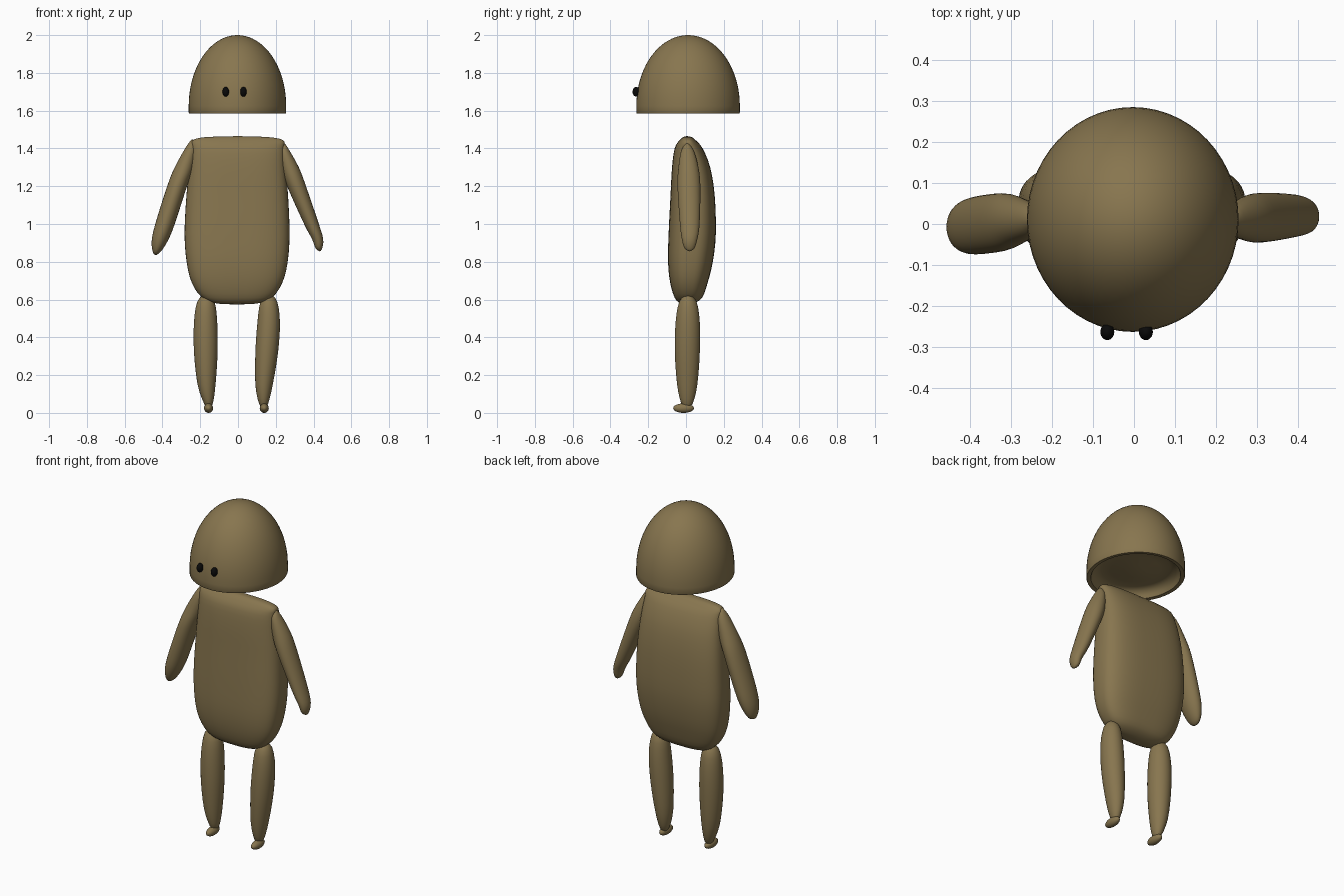
import bpy, bmesh, math

def material(name, rgb):
    m = bpy.data.materials.new(name)
    m.diffuse_color = (*rgb, 1)
    return m

TAN = material("olive_tan", (0.245, 0.180, 0.078))
BLACK = material("black", (0.003, 0.003, 0.003))

def finish(name, bm, mat, angle=50):
    bmesh.ops.recalc_face_normals(bm, faces=bm.faces)
    me = bpy.data.meshes.new(name)
    bm.to_mesh(me)
    bm.free()
    me.materials.append(mat)
    ob = bpy.data.objects.new(name, me)
    bpy.context.collection.objects.link(ob)
    bpy.ops.object.select_all(action='DESELECT')
    ob.select_set(True)
    bpy.context.view_layer.objects.active = ob
    bpy.ops.object.shade_smooth_by_angle(angle=math.radians(angle))
    return ob

def loft(name, rows, power=2.0, steps=3, sides=40, mat=TAN, angle=50):
    """Skin of stacked sections (x0, x1, y0, y1, z), splined between rows; ends close to a point."""
    rings = []
    for i in range(len(rows) - 1):
        a, b, c, d = (rows[min(max(i + k, 0), len(rows) - 1)] for k in (-1, 0, 1, 2))
        for s in range(steps):
            t = s / steps
            rings.append([q + 0.5 * t * (r - p + t * (2*p - 5*q + 4*r - w + t * (3*(q - r) + w - p)))
                          for p, q, r, w in zip(a, b, c, d)])
    rings.append(rows[-1])
    bm = bmesh.new()
    loops = []
    for n, (x0, x1, y0, y1, z) in enumerate(rings):
        cx, cy, rx, ry = (x0 + x1)/2, (y0 + y1)/2, (x1 - x0)/2, (y1 - y0)/2
        if n in (0, len(rings) - 1):
            loops.append([bm.verts.new((cx, cy, z))] * sides)
            continue
        ring = []
        for k in range(sides):
            u = 2 * math.pi * k / sides
            c, s = math.cos(u), math.sin(u)
            ring.append(bm.verts.new((cx + rx * math.copysign(abs(c)**(2/power), c),
                                      cy + ry * math.copysign(abs(s)**(2/power), s), z)))
        loops.append(ring)
    for lo, hi in zip(loops, loops[1:]):
        for k in range(sides):
            j = (k + 1) % sides
            vs = list(dict.fromkeys((lo[k], lo[j], hi[j], hi[k])))
            bm.faces.new(vs)
    return finish(name, bm, mat, angle)

def ellipsoid(name, loc, size, mat):
    bm = bmesh.new()
    bmesh.ops.create_uvsphere(bm, u_segments=24, v_segments=14, radius=1)
    for v in bm.verts:
        v.co = [l + s * c for l, s, c in zip(loc, size, v.co)]
    return finish(name, bm, mat)

# Head: dome with a shallow hollow underside
dome = [(math.cos(a), 1.625 + 0.375 * math.sin(a))
        for a in (math.pi / 2 * i / 20 for i in range(20))] + [(0, 2.0)]
hollow = [(0, 1.615), (0.25, 1.62), (0.5, 1.63), (0.7, 1.635), (0.82, 1.625),
          (0.88, 1.605), (0.91, 1.587), (0.99, 1.585), (1.0, 1.59)]
loft("head", [(-0.003 - 0.258*r, -0.003 + 0.258*r, 0.011 - 0.274*r, 0.011 + 0.274*r, z)
              for r, z in hollow + dome], steps=1, sides=56)

# Eyes
for side, x in (("left", -0.065), ("right", 0.029)):
    ellipsoid(side + "_eye", (x, -0.263, 1.70), (0.017, 0.020, 0.026), BLACK)

# Torso: wide flattened bag, pinched to a ridge at the shoulders
loft("torso", [
    (-0.01, 0.00, 0.0, 0.01, 0.575),
    (-0.11, 0.10, -0.03, 0.04, 0.579),
    (-0.19, 0.18, -0.06, 0.085, 0.61),
    (-0.245, 0.235, -0.084, 0.115, 0.69),
    (-0.272, 0.263, -0.095, 0.142, 0.80),
    (-0.283, 0.273, -0.092, 0.158, 0.95),
    (-0.273, 0.265, -0.082, 0.152, 1.15),
    (-0.258, 0.252, -0.074, 0.128, 1.30),
    (-0.247, 0.245, -0.060, 0.088, 1.40),
    (-0.240, 0.240, -0.035, 0.052, 1.443),
    (-0.17, 0.16, -0.015, 0.03, 1.46),
    (-0.005, 0.005, 0.0, 0.01, 1.465)], power=2.9, sides=56)

# Arms
loft("left_arm", [
    (-0.438, -0.434, -0.012, -0.008, 0.835),
    (-0.451, -0.410, -0.042, 0.026, 0.852),
    (-0.457, -0.372, -0.066, 0.052, 0.91),
    (-0.438, -0.335, -0.074, 0.066, 1.00),
    (-0.375, -0.270, -0.066, 0.075, 1.20),
    (-0.335, -0.235, -0.048, 0.065, 1.30),
    (-0.280, -0.220, -0.025, 0.045, 1.40),
    (-0.245, -0.241, 0.008, 0.012, 1.45)])
loft("right_arm", [
    (0.431, 0.435, 0.018, 0.022, 0.855),
    (0.410, 0.446, -0.008, 0.045, 0.872),
    (0.392, 0.451, -0.022, 0.060, 0.92),
    (0.350, 0.428, -0.032, 0.072, 1.00),
    (0.260, 0.360, -0.045, 0.076, 1.20),
    (0.228, 0.322, -0.040, 0.066, 1.30),
    (0.220, 0.272, -0.025, 0.040, 1.39),
    (0.242, 0.246, 0.004, 0.008, 1.43)])

# Legs
loft("left_leg", [
    (-0.157, -0.153, 0.003, 0.007, 0.02),
    (-0.180, -0.133, -0.025, 0.036, 0.05),
    (-0.214, -0.119, -0.047, 0.060, 0.15),
    (-0.233, -0.108, -0.059, 0.073, 0.32),
    (-0.233, -0.110, -0.055, 0.073, 0.48),
    (-0.215, -0.125, -0.035, 0.055, 0.59),
    (-0.172, -0.168, 0.008, 0.012, 0.635)])
loft("right_leg", [
    (0.136, 0.140, 0.003, 0.007, 0.02),
    (0.111, 0.160, -0.025, 0.036, 0.05),
    (0.092, 0.184, -0.047, 0.060, 0.15),
    (0.092, 0.212, -0.059, 0.073, 0.32),
    (0.103, 0.222, -0.055, 0.073, 0.48),
    (0.120, 0.207, -0.035, 0.055, 0.59),
    (0.165, 0.169, 0.008, 0.012, 0.635)])

# Feet
for side, x in (("left", -0.156), ("right", 0.139)):
    ellipsoid(side + "_foot", (x, -0.013, 0.025), (0.024, 0.055, 0.025), TAN)
